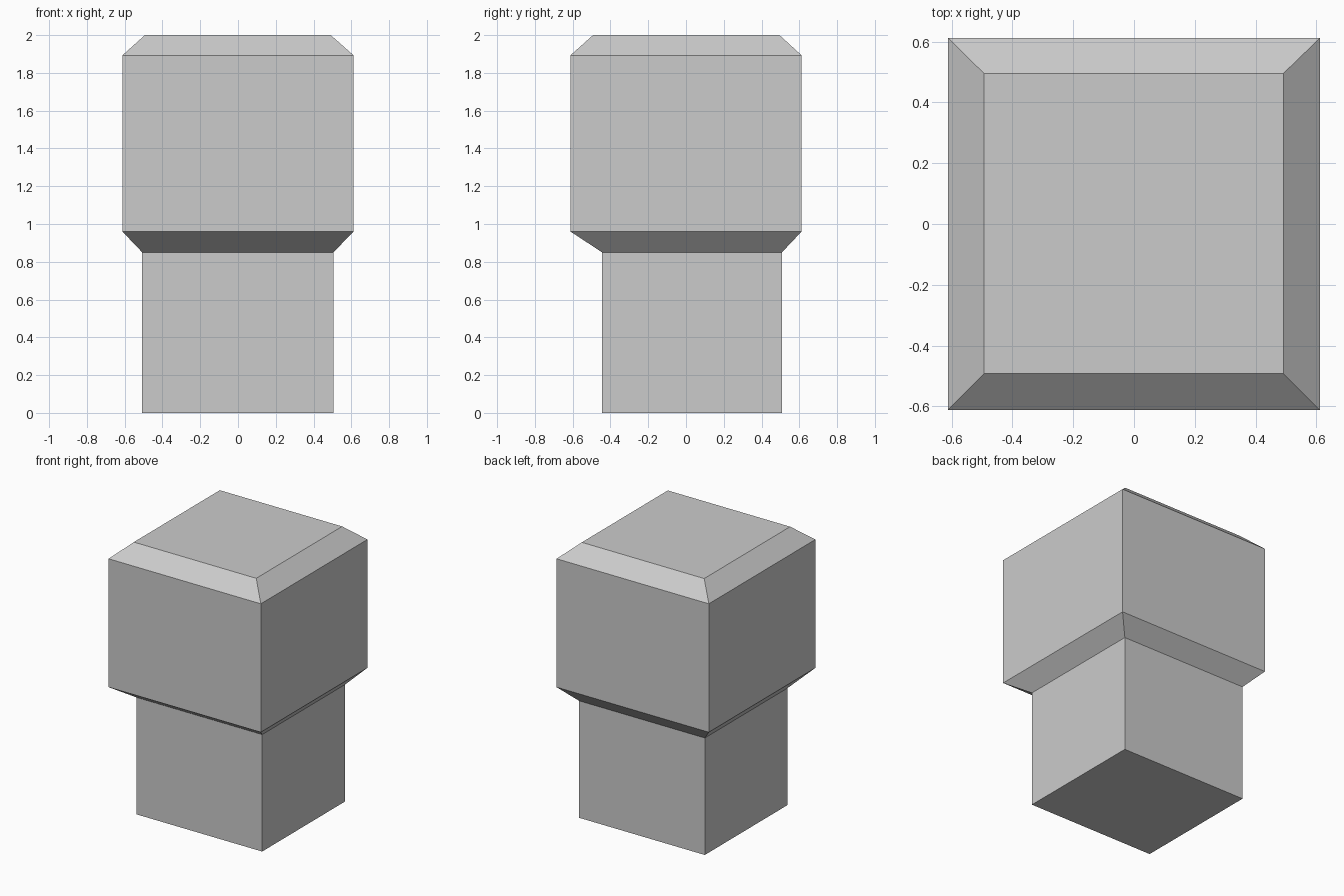
import bpy
import bmesh

cube = bpy.data.objects.get("Cube")
if cube:
    bpy.data.objects.remove(cube, do_unlink=True)

GREY = (0.6, 0.6, 0.6, 1.0)
grey = bpy.data.materials.new("light_grey")
grey.use_nodes = True
grey.diffuse_color = GREY
bsdf = next(n for n in grey.node_tree.nodes if n.type == "BSDF_PRINCIPLED")
bsdf.inputs["Base Color"].default_value = GREY


def rectangular_loft(name, sections):
    """Skin a closed solid through rectangles (x0, x1, y0, y1, z), bottom to top."""
    bm = bmesh.new()
    rings = [[bm.verts.new(p) for p in
              ((x0, y0, z), (x1, y0, z), (x1, y1, z), (x0, y1, z))]
             for x0, x1, y0, y1, z in sections]
    bm.faces.new(rings[0][::-1])
    bm.faces.new(rings[-1])
    for low, high in zip(rings, rings[1:]):
        for i in range(4):
            j = (i + 1) % 4
            bm.faces.new((low[i], low[j], high[j], high[i]))
    bmesh.ops.recalc_face_normals(bm, faces=bm.faces)
    mesh = bpy.data.meshes.new(name)
    bm.to_mesh(mesh)
    bm.free()
    mesh.materials.append(grey)
    obj = bpy.data.objects.new(name, mesh)
    bpy.context.collection.objects.link(obj)
    return obj


# Post, flared collar, wide block and chamfered top form one continuous skin
foot = (-0.507, 0.505, -0.444, 0.508)
block = (-0.612, 0.612, -0.612, 0.612)
crown = (-0.493, 0.491, -0.492, 0.495)
rectangular_loft("post_with_block_head", [
    (*foot, 0.0),
    (*foot, 0.85),
    (*block, 0.96),
    (*block, 1.893),
    (*crown, 2.0),
])
